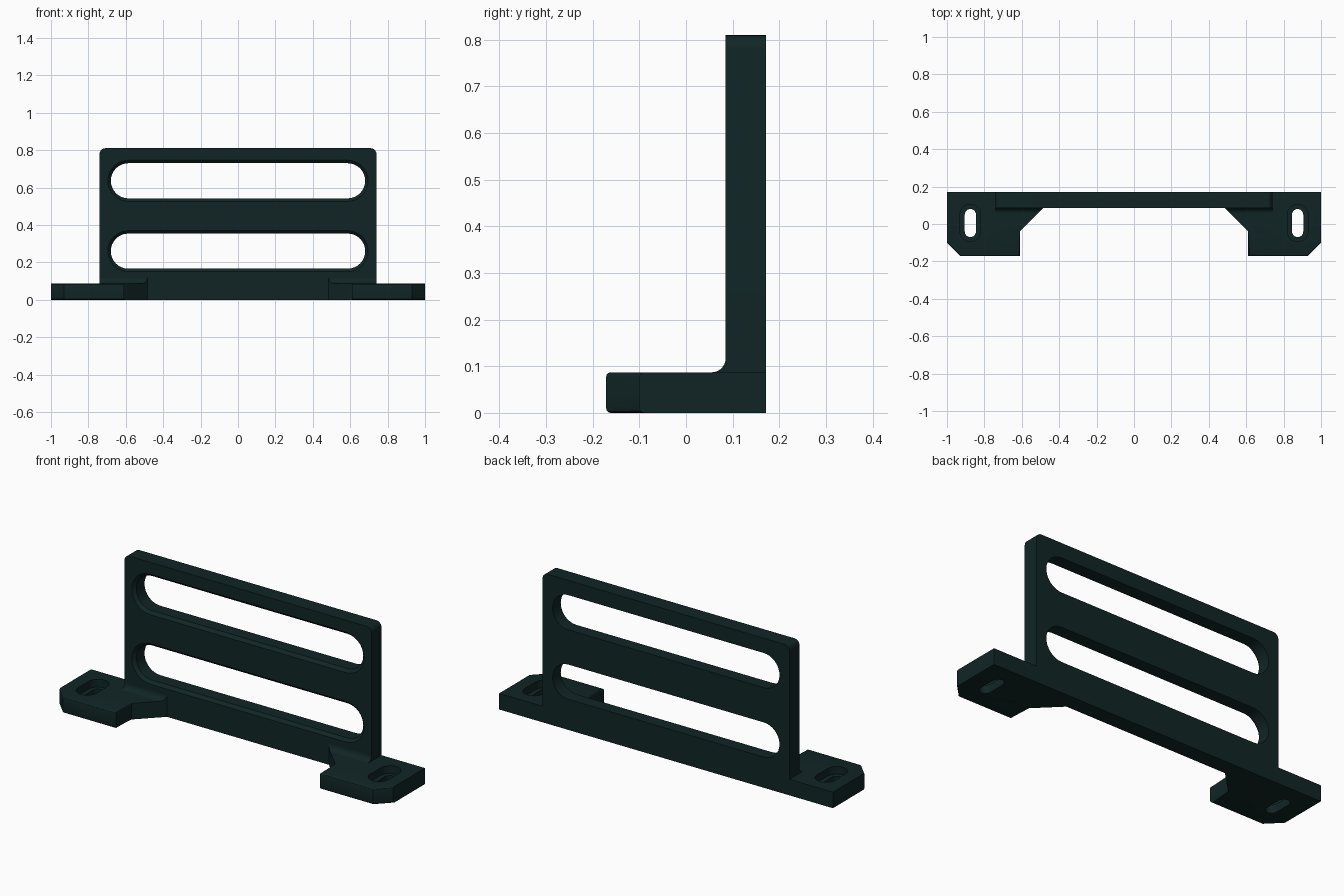
import bpy, bmesh, math

if "Cube" in bpy.data.objects:
    bpy.data.objects.remove(bpy.data.objects["Cube"])

mat = bpy.data.materials.new("dark teal")
mat.diffuse_color = (0.0055, 0.0185, 0.0185, 1)
mat.use_nodes = True
mat.node_tree.nodes["Principled BSDF"].inputs["Base Color"].default_value = mat.diffuse_color


def loft(name, rings):
    """Skin a stack of equal-length rings and cap both ends."""
    bm = bmesh.new()
    vs = [[bm.verts.new(p) for p in r] for r in rings]
    n = len(vs[0])
    for a, b in zip(vs, vs[1:]):
        for i in range(n):
            j = (i + 1) % n
            bm.faces.new((a[i], a[j], b[j], b[i]))
    bm.faces.new(vs[0])
    bm.faces.new(vs[-1])
    bmesh.ops.recalc_face_normals(bm, faces=bm.faces)
    me = bpy.data.meshes.new(name)
    bm.to_mesh(me)
    bm.free()
    me.materials.append(mat)
    ob = bpy.data.objects.new(name, me)
    bpy.context.collection.objects.link(ob)
    return ob


def stadium(half_len, r, seg=16):
    """Slot outline, long along its first axis."""
    pts = []
    for s, start in ((1, -90), (-1, 90)):
        for i in range(seg + 1):
            a = math.radians(start + 180 * i / seg)
            pts.append((s * (half_len - r) + r * math.cos(a), r * math.sin(a)))
    return pts


def cut(ob, cutter):
    m = ob.modifiers.new("slot", 'BOOLEAN')
    m.operation, m.solver, m.object = 'DIFFERENCE', 'EXACT', cutter
    bpy.context.view_layer.objects.active = ob
    bpy.ops.object.modifier_apply(modifier=m.name)
    bpy.data.objects.remove(cutter)


def smooth(ob):
    bpy.ops.object.select_all(action='DESELECT')
    ob.select_set(True)
    bpy.context.view_layer.objects.active = ob
    bpy.ops.object.shade_smooth_by_angle(angle=math.radians(30))


BACK, FRONT, BASE_H, TOP = 0.171, 0.085, 0.087, 0.81

# Base: rear bar with two feet, softened along the feet
half = [(1, BACK), (1, -0.10), (0.93, -0.171), (0.61, -0.171),
        (0.61, -0.04), (0.485, FRONT)]
outline = half + [(-x, y) for x, y in reversed(half)]
base = loft("base", [[(x, y, z) for x, y in outline] for z in (0, BASE_H)])
bm = bmesh.new()
bm.from_mesh(base.data)
edges = [e for e in bm.edges
         if abs(e.verts[0].co.z - e.verts[1].co.z) < 1e-4
         and max(v.co.y for v in e.verts) < FRONT - 0.01]
bmesh.ops.bevel(bm, geom=edges, offset=0.009, segments=3, profile=0.5,
                affect='EDGES')
bm.to_mesh(base.data)
bm.free()

# Counterbored mounting slots in the feet
for s in (-1, 1):
    rings = [[(s * 0.875 + b, 0.005 + a, z) for a, b in stadium(0.075 + g, 0.03 + g)]
             for z, g in ((-0.05, 0), (0.045, 0), (0.045, 0.025), (0.15, 0.025))]
    cut(base, loft("slot_cutter", rings))
smooth(base)

# Upright plate with rounded top corners
R, W = 0.03, 0.74
corner = [(W - R + R * math.cos(t), TOP - R + R * math.sin(t))
          for t in (math.pi / 2 * i / 6 for i in range(7))]
prof = [(W, BASE_H)] + corner
prof += [(-x, z) for x, z in reversed(prof)]
plate = loft("upright_plate", [[(x, y, z) for x, z in prof] for y in (FRONT, BACK)])

# Two long windows, chamfered on the front
for zc in (0.26, 0.636):
    rings = [[(a, y, zc + b) for a, b in stadium(0.68 + g, 0.094 + g)]
             for y, g in ((0.065, 0.016), (FRONT, 0.016), (FRONT + 0.016, 0), (0.25, 0))]
    cut(plate, loft("window_cutter", rings))
smooth(plate)

# Concave fillets joining feet and plate, trimmed along the diagonal
r = 0.03
arc = [(FRONT - r + r * math.sin(t), BASE_H + r - r * math.cos(t))
       for t in (math.pi / 2 * i / 8 for i in range(9))]
arc.append((FRONT, BASE_H))
for s, side in ((-1, "left"), (1, "right")):
    smooth(loft(side + "_fillet", [
        [(s * (0.485 + FRONT - y), y, z) for y, z in arc],
        [(s * W, y, z) for y, z in arc]]))
